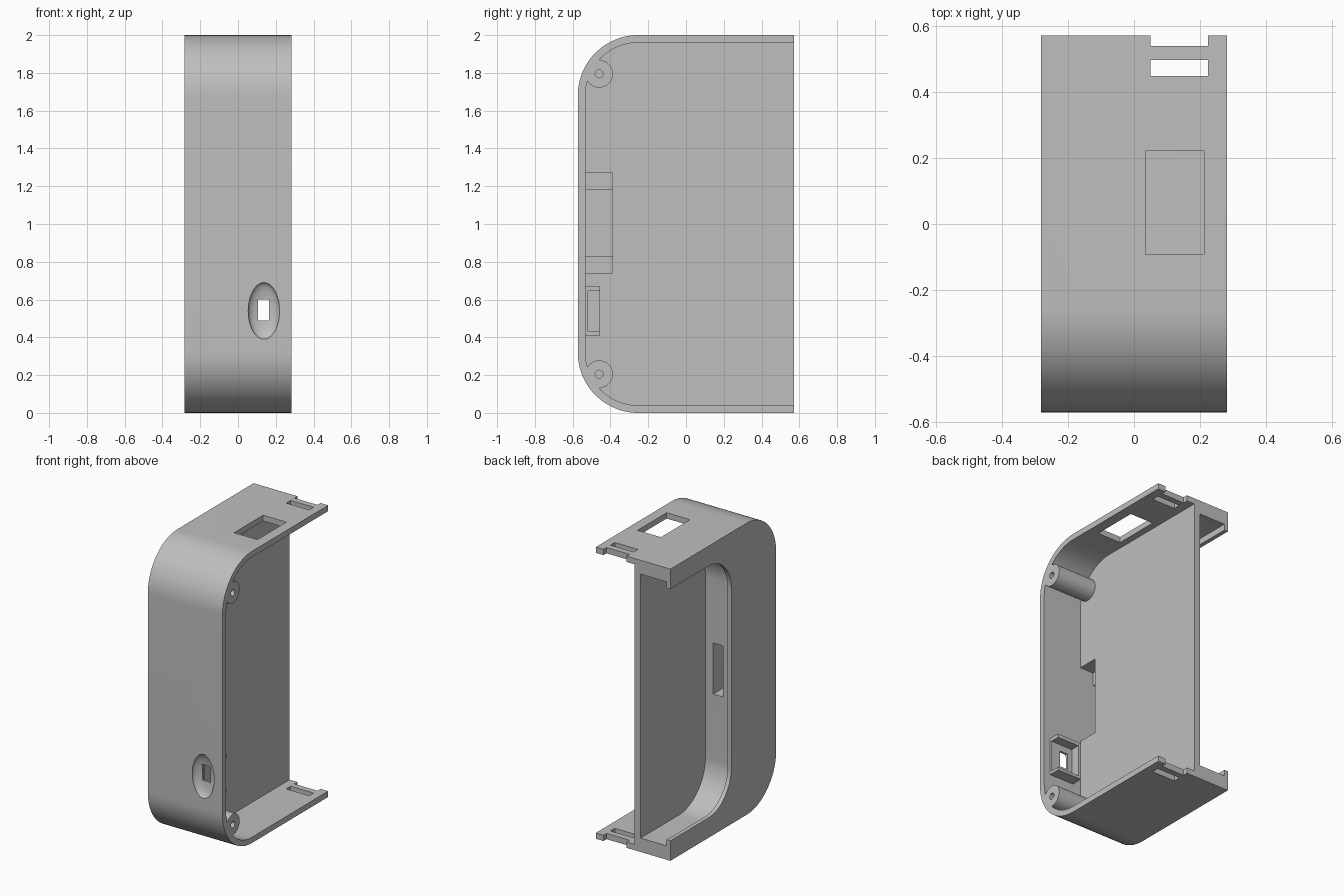
import bpy, bmesh, math
from mathutils import Matrix

cube = bpy.data.objects.get("Cube")
if cube:
    bpy.data.objects.remove(cube, do_unlink=True)

HX, HY, H = 0.283, 0.573, 2.0
WALL = 0.04

grey = bpy.data.materials.new("plain grey")
grey.use_nodes = True
COLOUR = (0.52, 0.52, 0.52, 1)
grey.diffuse_color = COLOUR
grey.node_tree.nodes["Principled BSDF"].inputs["Base Color"].default_value = COLOUR


def add_object(name, bm):
    bmesh.ops.recalc_face_normals(bm, faces=bm.faces)
    mesh = bpy.data.meshes.new(name)
    bm.to_mesh(mesh)
    bm.free()
    mesh.materials.append(grey)
    obj = bpy.data.objects.new(name, mesh)
    bpy.context.collection.objects.link(obj)
    return obj


def rounded_prism(name, x0, x1, y0, y1, z0, z1, radius, steps=24):
    """Slab along x whose two front (-y) corners are rounded."""
    pts = [(y1, z0), (y1, z1)]
    for cz, start in ((z1 - radius, 90), (z0 + radius, 180)):
        for i in range(steps + 1):
            a = math.radians(start + 90 * i / steps)
            pts.append((y0 + radius + radius * math.cos(a), cz + radius * math.sin(a)))
    bm = bmesh.new()
    face = bm.faces.new([bm.verts.new((x0, y, z)) for y, z in pts])
    ext = bmesh.ops.extrude_face_region(bm, geom=[face])["geom"]
    bmesh.ops.translate(bm, vec=(x1 - x0, 0, 0),
                        verts=[v for v in ext if isinstance(v, bmesh.types.BMVert)])
    return add_object(name, bm)


def box(name, x0, x1, y0, y1, z0, z1):
    bm = bmesh.new()
    bmesh.ops.create_cube(bm, size=1)
    bmesh.ops.scale(bm, vec=(x1 - x0, y1 - y0, z1 - z0), verts=bm.verts)
    bmesh.ops.translate(bm, vec=((x0 + x1) / 2, (y0 + y1) / 2, (z0 + z1) / 2), verts=bm.verts)
    return add_object(name, bm)


def rod(name, x0, x1, y, z, radius):
    bm = bmesh.new()
    place = Matrix.Translation(((x0 + x1) / 2, y, z)) @ Matrix.Rotation(math.pi / 2, 4, 'Y')
    bmesh.ops.create_cone(bm, cap_ends=True, segments=40, radius1=radius, radius2=radius,
                          depth=x1 - x0, matrix=place)
    return add_object(name, bm)


def combine(operation, tool):
    """Apply a boolean to the housing and discard the tool."""
    tool.hide_render = True
    mod = housing.modifiers.new(operation, 'BOOLEAN')
    mod.operation = operation
    mod.solver = 'EXACT'
    mod.object = tool
    graph = bpy.context.evaluated_depsgraph_get()
    mesh = bpy.data.meshes.new_from_object(housing.evaluated_get(graph))
    housing.modifiers.clear()
    housing.data = mesh
    bpy.data.objects.remove(tool, do_unlink=True)


def cut(tool):
    combine('DIFFERENCE', tool)


def join(tool):
    combine('UNION', tool)


# Outer block with rounded front corners
housing = rounded_prism("housing", -HX, HX, -HY, HY, 0, H, 0.32)

# Shallow compartment on the +x side, open at the side and back
cut(rounded_prism("compartment", -0.01, 0.5, -HY + WALL, 1, WALL, H - WALL, 0.28))

# Pocket on the -x side with a thin retaining lip
cut(rounded_prism("pocket", -0.255, -0.057, -0.13, 1, 0.095, H - 0.095, 0.29))
cut(rounded_prism("pocket_mouth", -0.5, -0.2, -0.087, 1, 0.137, H - 0.137, 0.25))

# Cable passage from the compartment to the pocket
cut(box("passage_entry", -0.115, 0.05, -HY + WALL, -0.39, 0.74, 1.27))
cut(box("passage_bend", -0.19, -0.1, -HY + WALL, -0.39, 0.83, 1.18))
cut(box("passage_exit", -0.19, -0.115, -0.42, 0, 0.83, 1.18))

# Screw bosses
for z in (0.205, 1.795):
    join(rod("boss", -0.03, HX, -0.46, z, 0.073))
    cut(rod("screw_hole", 0.05, 0.4, -0.46, z, 0.021))

# Switch holder inside the front wall
join(box("switch_holder", 0.05, 0.235, -0.55, -0.455, 0.41, 0.67))
cut(box("switch_space", 0.07, 0.3, -0.52, -0.4, 0.43, 0.645))

# Oval finger dish and slot on the front
bm = bmesh.new()
bmesh.ops.create_uvsphere(bm, u_segments=48, v_segments=24, radius=1)
bmesh.ops.scale(bm, vec=(0.083, 0.042, 0.15), verts=bm.verts)
bmesh.ops.translate(bm, vec=(0.137, -HY, 0.54), verts=bm.verts)
cut(add_object("finger_dish", bm))
cut(box("switch_slot", 0.105, 0.165, -0.7, -0.5, 0.49, 0.6))

# Latch slots and notches through both end panels
for z in (0, H):
    cut(box("latch_slot", 0.05, 0.225, 0.45, 0.498, z - 0.08, z + 0.08))
    cut(box("latch_notch", 0.05, 0.225, 0.54, 0.7, z - 0.08, z + 0.08))

# Port window in the top panel
cut(box("top_window", 0.035, 0.212, -0.093, 0.222, H - 0.1, H + 0.1))

# Smooth curves, sharp corners
bpy.ops.object.select_all(action='DESELECT')
housing.select_set(True)
bpy.context.view_layer.objects.active = housing
bpy.ops.object.shade_smooth_by_angle(angle=math.radians(25))
